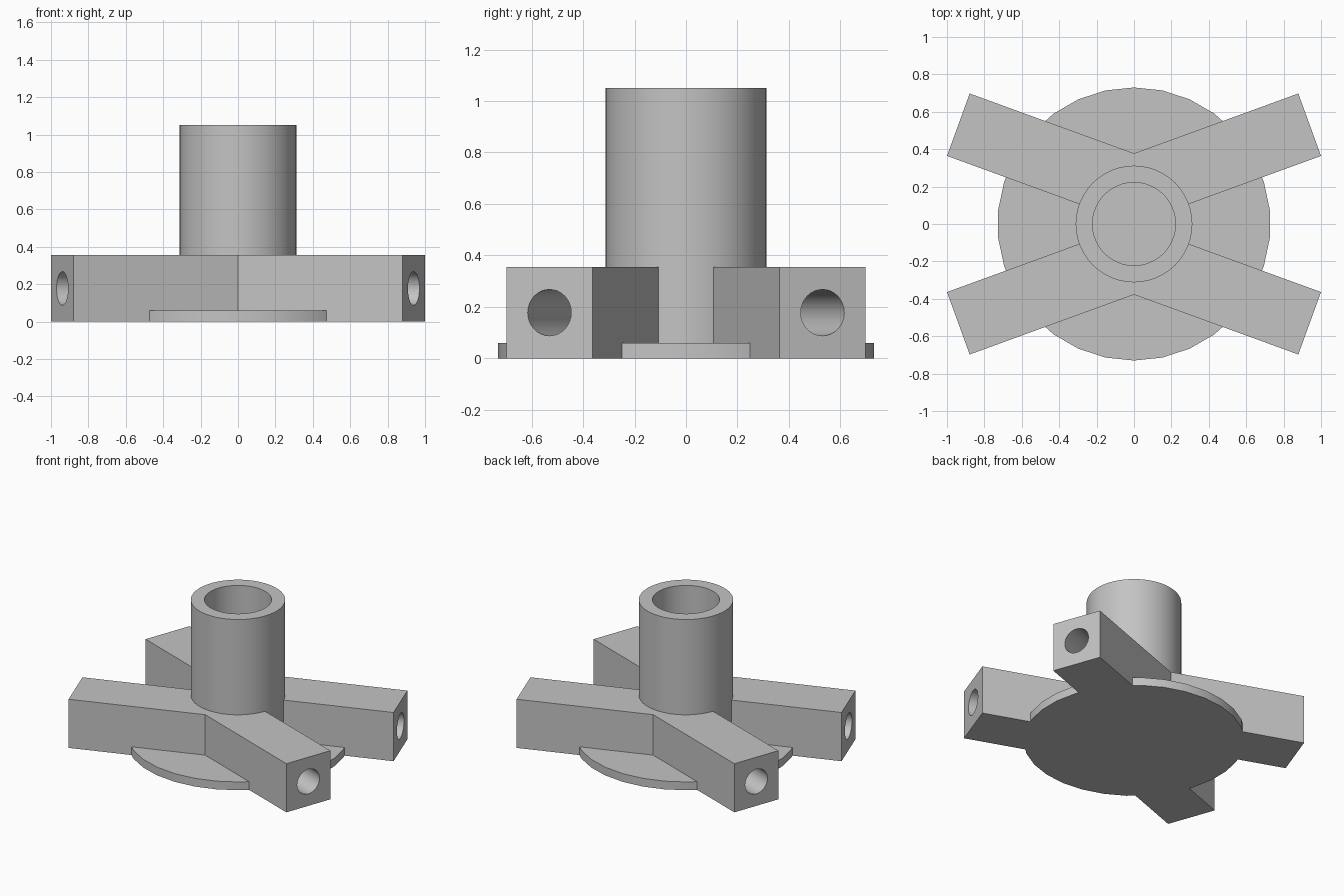
import bpy, bmesh
from math import sin, cos, radians, pi
from mathutils import Matrix, Vector

default = bpy.data.objects.get("Cube")
if default:
    bpy.data.objects.remove(default)

GREY = (0.55, 0.55, 0.55, 1)
mat = bpy.data.materials.new("plain grey")
mat.use_nodes = True
mat.diffuse_color = GREY
mat.node_tree.nodes["Principled BSDF"].inputs["Base Color"].default_value = GREY

ANGLE = radians(20)
WIDTH, HEIGHT, LENGTH = 0.355, 0.355, 1 / cos(ANGLE)
PLATE_R, PLATE_H = 0.73, 0.06
TUBE_R, BORE_R, TUBE_TOP = 0.312, 0.222, 1.05
HOLE_R, HOLE_DEPTH = 0.09, 0.7


def finish(name, bm):
    bmesh.ops.recalc_face_normals(bm, faces=bm.faces)
    mesh = bpy.data.meshes.new(name)
    bm.to_mesh(mesh)
    bm.free()
    mesh.materials.append(mat)
    obj = bpy.data.objects.new(name, mesh)
    bpy.context.collection.objects.link(obj)
    return obj


def activate(obj):
    bpy.ops.object.select_all(action="DESELECT")
    obj.select_set(True)
    bpy.context.view_layer.objects.active = obj


def cylinder(name, radius, low, high, sides, place=Matrix()):
    bm = bmesh.new()
    bmesh.ops.create_cone(bm, cap_ends=True, segments=sides, radius1=radius,
                          radius2=radius, depth=high - low,
                          matrix=place @ Matrix.Translation((0, 0, (low + high) / 2)))
    return finish(name, bm)


def cut(obj, cutter):
    cutter.hide_render = True
    mod = obj.modifiers.new("cut", "BOOLEAN")
    mod.operation, mod.solver, mod.object = "DIFFERENCE", "EXACT", cutter
    activate(obj)
    bpy.ops.object.modifier_apply(modifier=mod.name)
    bpy.data.objects.remove(cutter)


def smooth(obj):
    activate(obj)
    bpy.ops.object.shade_smooth_by_angle(angle=radians(30))


# Base plate and hollow upright tube
plate = cylinder("base_plate", PLATE_R, 0, PLATE_H, 30)
tube = cylinder("upright_tube", TUBE_R, PLATE_H, TUBE_TOP, 48)
cut(tube, cylinder("bore_cutter", BORE_R, 0, TUBE_TOP + 0.1, 48))

# Arm pairs: each a V outline, extruded, with a socket in each end
along = Vector((cos(ANGLE), sin(ANGLE), 0))
across = Vector((-sin(ANGLE), cos(ANGLE), 0))
inner = along * LENGTH
outer = inner + across * WIDTH
apex = Vector((0, WIDTH / cos(ANGLE), 0))


def flip(v):
    return Vector((-v.x, v.y, v.z))


for name, side in (("back_arms", 1), ("front_arms", -1)):
    outline = [Vector(), inner, outer, apex, flip(outer), flip(inner)]
    bm = bmesh.new()
    face = bm.faces.new([bm.verts.new((p.x, p.y * side, 0)) for p in outline])
    top = bmesh.ops.extrude_face_region(bm, geom=[face])["geom"]
    bmesh.ops.translate(bm, vec=(0, 0, HEIGHT),
                        verts=[v for v in top if isinstance(v, bmesh.types.BMVert)])
    arms = finish(name, bm)

    # Seat the arms on the plate and around the tube
    cut(arms, cylinder("plate_cutter", PLATE_R, -0.1, PLATE_H, 30))
    cut(arms, cylinder("tube_cutter", TUBE_R, -0.1, TUBE_TOP, 48))

    # Round sockets along each arm
    middle = inner + across * (WIDTH / 2)
    for sx in (1, -1):
        mouth = Vector((middle.x * sx, middle.y * side, HEIGHT / 2))
        axis = Vector((along.x * sx, along.y * side, 0))
        place = Matrix.Translation(mouth) @ axis.to_track_quat("Z", "Y").to_matrix().to_4x4()
        cut(arms, cylinder("socket_cutter", HOLE_R, -HOLE_DEPTH, 0.1, 32, place))
    smooth(arms)

smooth(plate)
smooth(tube)
